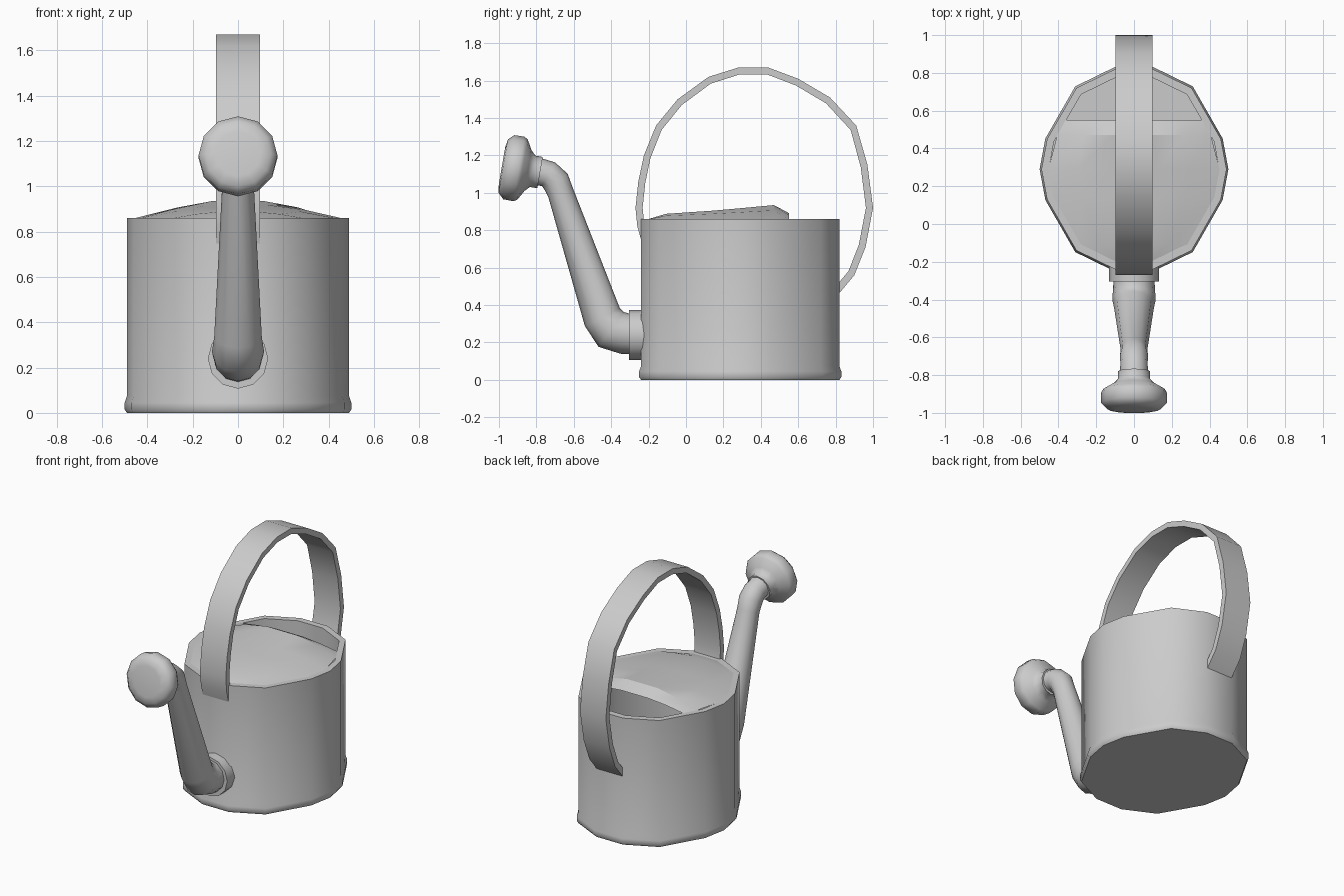
import bpy, math
from mathutils import Vector

if "Cube" in bpy.data.objects:
    bpy.data.objects.remove(bpy.data.objects["Cube"])


def make(name, verts, faces, angle=40):
    me = bpy.data.meshes.new(name)
    me.from_pydata([tuple(v) for v in verts], [], faces)
    ob = bpy.data.objects.new(name, me)
    bpy.context.collection.objects.link(ob)
    bpy.ops.object.select_all(action='DESELECT')
    ob.select_set(True)
    bpy.context.view_layer.objects.active = ob
    bpy.ops.object.mode_set(mode='EDIT')
    bpy.ops.mesh.select_all(action='SELECT')
    bpy.ops.mesh.normals_make_consistent(inside=False)
    bpy.ops.object.mode_set(mode='OBJECT')
    bpy.ops.object.shade_smooth_by_angle(angle=math.radians(angle))
    return ob


def loft(name, rings, angle=40):
    """Skin a list of equal-length rings and cap both ends."""
    n = len(rings[0])
    verts = [v for r in rings for v in r]
    faces = [(k*n + i, k*n + (i+1) % n, (k+1)*n + (i+1) % n, (k+1)*n + i)
             for k in range(len(rings) - 1) for i in range(n)]
    faces += [tuple(reversed(range(n))), tuple(range(len(verts) - n, len(verts)))]
    return make(name, verts, faces, angle)


def tube(name, path, sides=12, angle=40):
    """Round tube in the x = 0 plane through (y, z, radius) stations."""
    pts = [Vector((0, y, z)) for y, z, r in path]
    rings = []
    for k, p in enumerate(pts):
        a = (p - pts[k-1]).normalized() if k else Vector()
        b = (pts[k+1] - p).normalized() if k < len(pts) - 1 else Vector()
        t = (a + b).normalized()
        u = Vector((1, 0, 0))
        w = u.cross(t)
        r = path[k][2]
        rings.append([p + r*(math.cos(q)*u + math.sin(q)*w)
                      for q in (2*math.pi*i/sides for i in range(sides))])
    return loft(name, rings, angle)


# Hollow body: 14-sided oval with a flared foot and a flat rim
CY = 0.29
half = [(0.10, -0.53), (0.305, -0.43), (0.46, -0.16), (0.49, 0),
        (0.46, 0.16), (0.305, 0.43), (0.10, 0.53)]
outline = half + [(-x, y) for x, y in reversed(half)]
profile = [(1.0, 0), (1.02, 0.015), (1.02, 0.045), (1.0, 0.075),
           (1.0, 0.86), (0.92, 0.86), (0.92, 0.03)]
loft("body", [[(x*s, CY + y*s, z) for x, y in outline] for s, z in profile])

# Domed hood covering the front of the opening
inner = [(x*0.925, CY + y*0.925) for x, y in half]
rows = [(inner[0][1], 0.0), (inner[1][1], 0.028), (inner[2][1], 0.045),
        (inner[3][1], 0.058), (0.47, 0.075), (0.55, 0.032)]


def half_width(y):
    for (x0, y0), (x1, y1) in zip(inner, inner[1:]):
        if y <= y1 + 1e-6:
            return x0 + (x1 - x0)*(y - y0)/(y1 - y0)


steps = [-1, -0.65, -0.28, 0.28, 0.65, 1]
hv, m = [], len(steps)
for y, h in rows:
    for s in steps:
        hv.append((s*half_width(y), y, 0.86 + h*min(1, 1.08*(1 - s*s))))
hf = [(k*m + i, k*m + i + 1, (k+1)*m + i + 1, (k+1)*m + i)
      for k in range(len(rows) - 1) for i in range(m - 1)]
make("hood", hv, hf, 25)

# Flat strap handle arching over the body
arc = [(-0.235, 0.73), (-0.26, 0.82), (-0.27, 0.92), (-0.255, 1.06), (-0.225, 1.2),
       (-0.16, 1.36), (-0.045, 1.5), (0.12, 1.62), (0.28, 1.67), (0.44, 1.67),
       (0.60, 1.61), (0.77, 1.51), (0.91, 1.36), (0.97, 1.15), (1.0, 0.92),
       (0.96, 0.71), (0.90, 0.56), (0.80, 0.44)]
hub = Vector((0.365, 0.92))
bands = []
for y, z in arc:
    p = Vector((y, z))
    q = p + (hub - p).normalized()*0.038
    bands.append([(-0.097, *p), (0.097, *p), (0.097, *q), (-0.097, *q)])
loft("handle", bands)

# Spout with its collar at the body
tube("spout_collar", [(-0.20, 0.24, 0.133), (-0.305, 0.24, 0.133)])
tube("spout", [(-0.22, 0.24, 0.108), (-0.33, 0.248, 0.11), (-0.40, 0.27, 0.115),
               (-0.447, 0.335, 0.105), (-0.67, 1.00, 0.07), (-0.695, 1.06, 0.075),
               (-0.735, 1.10, 0.072), (-0.80, 1.115, 0.075)])

# Sprinkler rose, tilted slightly upward
rose = [(-0.01, 0.085), (0.03, 0.085), (0.055, 0.11), (0.085, 0.163), (0.105, 0.175),
        (0.16, 0.174), (0.19, 0.145), (0.197, 0.10)]
tube("rose", [(-0.79 - 0.985*t, 1.11 + 0.17*t, r) for t, r in rose], angle=50)
